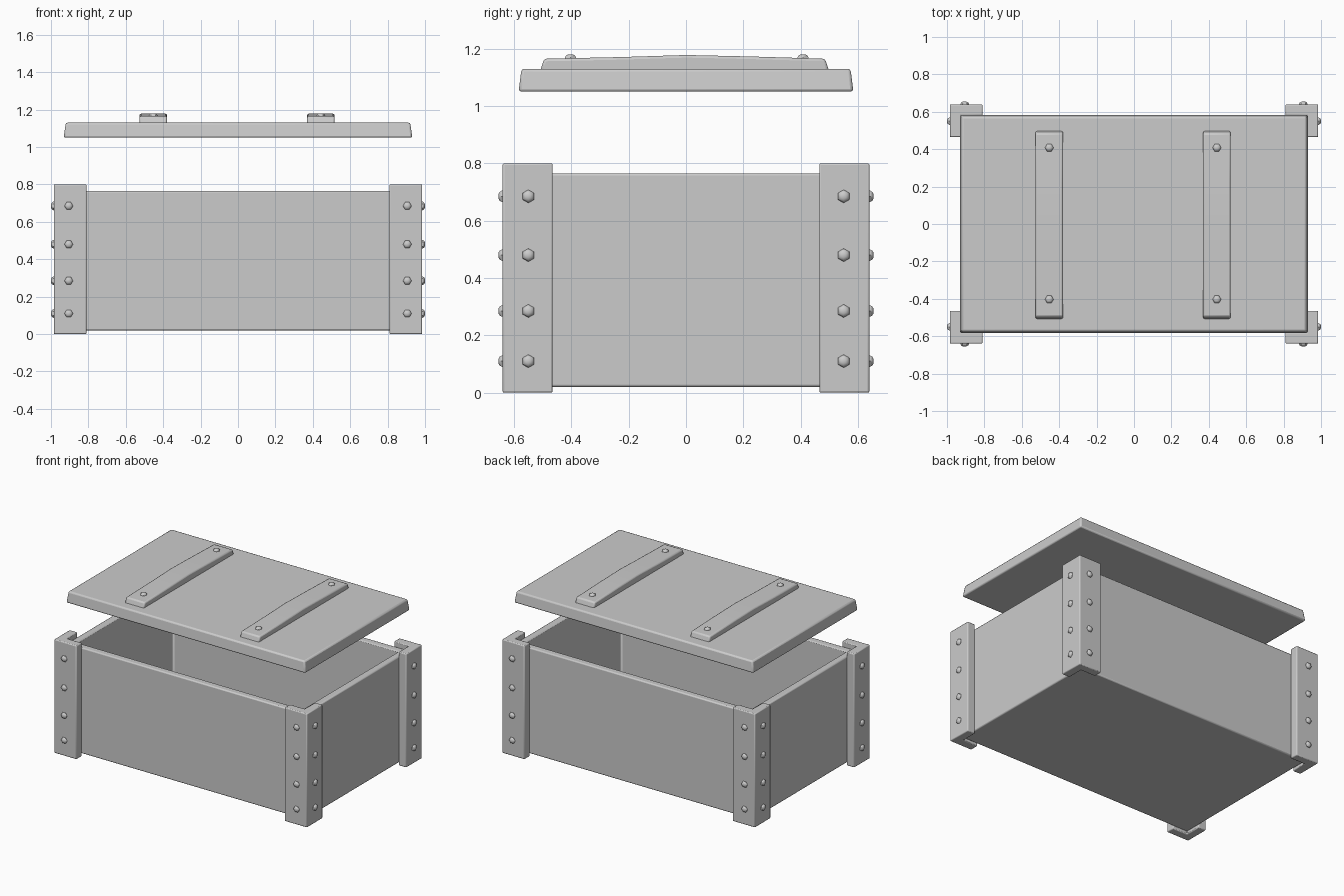
import bpy, bmesh
from math import sin, cos, pi
from mathutils import Matrix, Vector

if "Cube" in bpy.data.objects:
    bpy.data.objects.remove(bpy.data.objects["Cube"])


def finish(name, bm, bevel=0.0, segs=2):
    bmesh.ops.recalc_face_normals(bm, faces=bm.faces)
    me = bpy.data.meshes.new(name)
    bm.to_mesh(me)
    bm.free()
    ob = bpy.data.objects.new(name, me)
    bpy.context.collection.objects.link(ob)
    if bevel:
        m = ob.modifiers.new("Bevel", 'BEVEL')
        m.width, m.segments, m.limit_method = bevel, segs, 'ANGLE'
    bpy.ops.object.select_all(action='DESELECT')
    ob.select_set(True)
    bpy.context.view_layer.objects.active = ob
    bpy.ops.object.shade_smooth_by_angle(angle=0.7)
    return ob


def loft(bm, rings):
    """Skin a stack of equal-length point rings and cap both ends."""
    vs = [[bm.verts.new(p) for p in r] for r in rings]
    n = len(vs[0])
    for a, b in zip(vs, vs[1:]):
        for i in range(n):
            bm.faces.new((a[i], a[(i + 1) % n], b[(i + 1) % n], b[i]))
    bm.faces.new(vs[0][::-1])
    bm.faces.new(vs[-1])


def rect(hx, hy, z):
    return [(-hx, -hy, z), (hx, -hy, z), (hx, hy, z), (-hx, hy, z)]


def rivet(bm, pos, normal):
    """Six-sided domed rivet head."""
    rot = Vector((0, 0, 1)).rotation_difference(Vector(normal)).to_matrix()
    prof = [(0.023, -0.01), (0.023, 0.002), (0.018, 0.010), (0.009, 0.0145)]
    loft(bm, [[rot @ Vector((r * cos(k * pi / 3), r * sin(k * pi / 3), h)) + Vector(pos)
               for k in range(6)] for r, h in prof])


# Open box body: outer shell up, over the rim, down to the inner floor
bm = bmesh.new()
loft(bm, [rect(0.927, 0.582, 0.02), rect(0.927, 0.582, 0.765),
          rect(0.877, 0.532, 0.765), rect(0.877, 0.532, 0.07)])
finish("crate_body", bm, 0.008)

# L-shaped corner posts and their rivets
L = [(0.985, 0.64), (0.81, 0.64), (0.81, 0.58), (0.925, 0.58), (0.925, 0.465), (0.985, 0.465)]
for sx, nx in ((-1, "left"), (1, "right")):
    for sy, ny in ((-1, "front"), (1, "back")):
        bm = bmesh.new()
        loft(bm, [[(sx * x, sy * y, z) for x, y in L] for z in (0.0, 0.8)])
        finish(f"corner_post_{ny}_{nx}", bm, 0.006)
        bm = bmesh.new()
        for z in (0.11, 0.285, 0.48, 0.685):
            rivet(bm, (sx * 0.905, sy * 0.64, z), (0, sy, 0))
            rivet(bm, (sx * 0.985, sy * 0.55, z), (sx, 0, 0))
        finish(f"post_rivets_{ny}_{nx}", bm)

# Lid floating above the box, slightly tapered
bm = bmesh.new()
loft(bm, [rect(0.932, 0.584, 1.05), rect(0.921, 0.574, 1.13)])
finish("lid", bm, 0.01)

# Two slightly bowed battens across the lid, each with two rivets
side = [(-0.51, 1.12), (-0.495, 1.165), (-0.22, 1.171), (0, 1.178),
        (0.22, 1.173), (0.485, 1.165), (0.50, 1.12)]
for cx, nx in ((-0.453, "left"), (0.443, "right")):
    bm = bmesh.new()
    loft(bm, [[(cx + dx, y, z) for y, z in side] for dx in (-0.074, 0.074)])
    finish(f"lid_batten_{nx}", bm, 0.009)
    bm = bmesh.new()
    for y in (-0.403, 0.408):
        rivet(bm, (cx, y, 1.166), (0, 0, 1))
    finish(f"batten_rivets_{nx}", bm)
